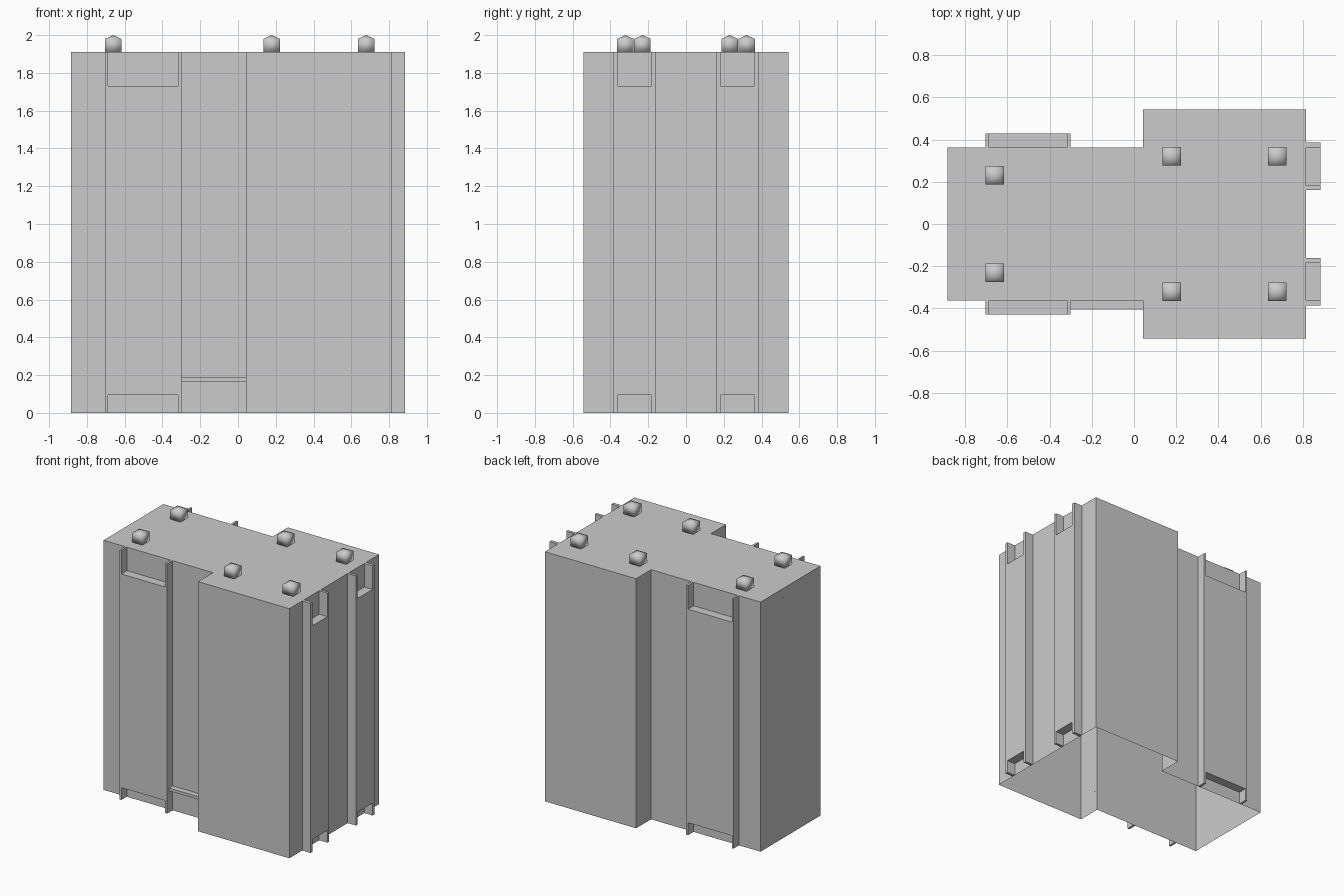
import bpy, bmesh
from mathutils import Matrix

if "Cube" in bpy.data.objects:
    bpy.data.objects.remove(bpy.data.objects["Cube"])

HEIGHT = 1.91


def make_object(name, bm, smooth=False):
    mesh = bpy.data.meshes.new(name)
    bmesh.ops.recalc_face_normals(bm, faces=bm.faces)
    for f in bm.faces:
        f.smooth = smooth
    bm.to_mesh(mesh)
    bm.free()
    obj = bpy.data.objects.new(name, mesh)
    bpy.context.collection.objects.link(obj)
    return obj


def extruded(name, profile, direction, cap_start=True):
    """Extrude a flat 3D outline along a direction."""
    bm = bmesh.new()
    base = bm.faces.new([bm.verts.new(p) for p in profile])
    result = bmesh.ops.extrude_face_region(bm, geom=[base], use_keep_orig=True)
    verts = [g for g in result["geom"] if isinstance(g, bmesh.types.BMVert)]
    bmesh.ops.translate(bm, verts=verts, vec=direction)
    if not cap_start:
        bmesh.ops.delete(bm, geom=[base], context="FACES_ONLY")
    return make_object(name, bm)


def h_profile(lo, hi, inner_lo, inner_hi):
    """Plate outline with a notch at the top and at the bottom."""
    low, top = 0.095, 1.73
    return [(lo, 0), (inner_lo, 0), (inner_lo, low), (inner_hi, low),
            (inner_hi, 0), (hi, 0), (hi, HEIGHT), (inner_hi, HEIGHT),
            (inner_hi, top), (inner_lo, top), (inner_lo, HEIGHT), (lo, HEIGHT)]


# Main body: T-shaped shell, open underneath
half = [(-0.885, 0.362), (0.042, 0.362), (0.042, 0.543), (0.815, 0.543)]
outline = half + [(x, -y) for x, y in reversed(half)]
extruded("body_shell", [(x, y, 0) for x, y in outline], (0, 0, HEIGHT), cap_start=False)

# Notched plates on the front, back and right walls
for side, label in ((-1, "front"), (1, "back")):
    plate = h_profile(-0.703, -0.300, -0.688, -0.317)
    extruded(f"{label}_plate", [(x, side * 0.362, z) for x, z in plate],
             (0, side * 0.067, 0))
    plate = h_profile(0.162, 0.387, 0.182, 0.363)
    extruded(f"right_plate_{label}", [(0.815, side * y, z) for y, z in plate],
             (0.070, 0, 0))

# Slim ledge low on the front wall
extruded("front_ledge", [(-0.300, -0.362, 0.165), (0.043, -0.362, 0.165),
                         (0.043, -0.362, 0.187), (-0.300, -0.362, 0.187)],
         (0, -0.044, 0))

# Six square pegs with low pyramid tips on the roof
for x, y in ((-0.661, 0.231), (0.179, 0.321), (0.678, 0.321)):
    for side, label in ((-1, "front"), (1, "back")):
        bm = bmesh.new()
        bmesh.ops.create_cube(bm, size=1, matrix=Matrix.Translation((0, 0, 0.5))
                              )
        bmesh.ops.scale(bm, verts=bm.verts, vec=(0.088, 0.088, 0.07))
        bm.faces.ensure_lookup_table()
        cap = max(bm.faces, key=lambda f: f.calc_center_median().z)
        tip = bmesh.ops.poke(bm, faces=[cap])["verts"][0]
        tip.co.z = 0.09
        peg = make_object(f"roof_peg_{label}", bm, smooth=True)
        peg.location = (x, side * y, HEIGHT)
